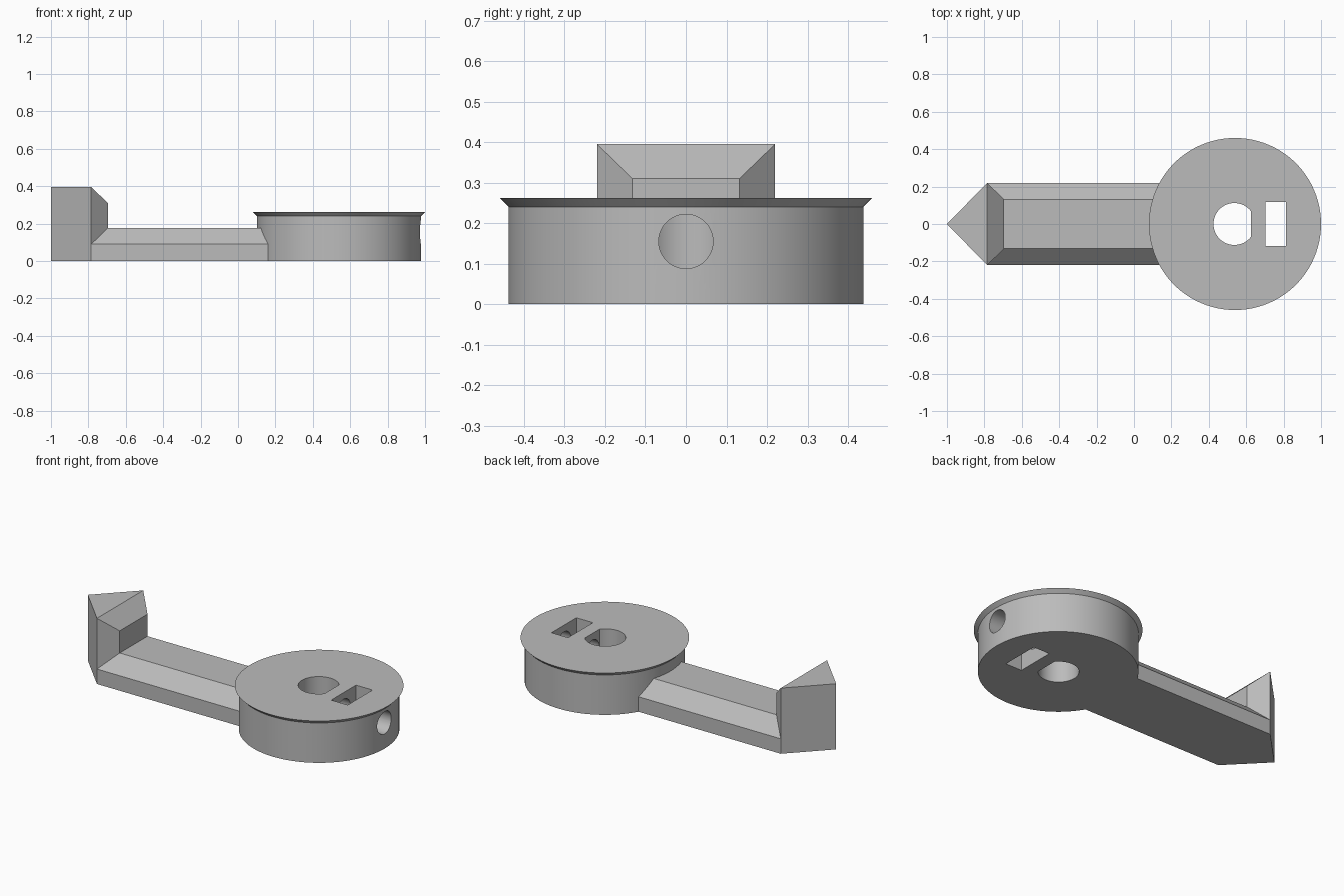
import bpy
import bmesh
from math import cos, sin, tau, acos
from mathutils import Matrix, Vector

cube = bpy.data.objects.get("Cube")
if cube:
    bpy.data.objects.remove(cube, do_unlink=True)

grey = bpy.data.materials.new("plain grey")
grey.use_nodes = True
colour = (0.5, 0.5, 0.5, 1)
grey.diffuse_color = colour
grey.node_tree.nodes["Principled BSDF"].inputs["Base Color"].default_value = colour

HUB = 0.54          # x of the disc centre
HALF, TOP = 0.22, 0.132   # half widths of the arm at its base and top
HEEL, FACE = -0.785, -0.695


def finish(name, bm):
    bmesh.ops.recalc_face_normals(bm, faces=bm.faces)
    mesh = bpy.data.meshes.new(name)
    bm.to_mesh(mesh)
    bm.free()
    mesh.materials.append(grey)
    obj = bpy.data.objects.new(name, mesh)
    bpy.context.collection.objects.link(obj)
    return obj


def loft(name, rings):
    """Join rings of equal length and cap both ends."""
    bm = bmesh.new()
    loops = [[bm.verts.new(p) for p in ring] for ring in rings]
    for a, b in zip(loops, loops[1:]):
        for i in range(len(a)):
            j = (i + 1) % len(a)
            bm.faces.new((a[i], a[j], b[j], b[i]))
    bm.faces.new(loops[0])
    bm.faces.new(loops[-1])
    return finish(name, bm)


def ring(r, z, n=128):
    return [(HUB + r * cos(tau * i / n), r * sin(tau * i / n), z) for i in range(n)]


def combine(target, other, operation):
    mod = target.modifiers.new(operation.lower(), "BOOLEAN")
    mod.operation, mod.object, mod.solver = operation, other, "EXACT"
    bpy.context.view_layer.objects.active = target
    bpy.ops.object.modifier_apply(modifier=mod.name)
    bpy.data.objects.remove(other, do_unlink=True)


# Round knob with a flared top rim
knob = loft("knob_with_pointer_arm", [ring(0.438, 0), ring(0.438, 0.24), ring(0.46, 0.262)])

# Bevelled arm
section = [(-HALF, 0), (HALF, 0), (HALF, 0.09), (TOP, 0.177), (-TOP, 0.177), (-HALF, 0.09)]
arm = loft("arm", [[(x, y, z) for y, z in section] for x in (HEEL, 0.3)])

# Upright pointed tip with a bevelled inner face
bm = bmesh.new()
for x, y, top in ((-1, 0, 0.395), (HEEL, HALF, 0.395), (FACE, TOP, 0.31)):
    for side in ((1, -1) if y else (1,)):
        for z in (0, top):
            bm.verts.new((x, y * side, z))
bmesh.ops.convex_hull(bm, input=bm.verts)
bmesh.ops.dissolve_limit(bm, angle_limit=0.01, verts=bm.verts, edges=bm.edges)
tip = finish("pointed_tip", bm)

# D-shaped shaft hole
shaft_x, shaft_r = 0.537, 0.112
start = acos((0.625 - shaft_x) / shaft_r)
outline = []
for i in range(57):
    a = start + (tau - 2 * start) * i / 56
    outline.append((shaft_x + shaft_r * cos(a), shaft_r * sin(a)))
shaft = loft("shaft_cutter", [[(x, y, z) for x, y in outline] for z in (-0.1, 0.4)])

# Rectangular nut slot
corners = [(0.703, -0.118), (0.813, -0.118), (0.813, 0.118), (0.703, 0.118)]
slot = loft("slot_cutter", [[(x, y, z) for x, y in corners] for z in (-0.1, 0.4)])

# Screw hole from the outer wall through the slot into the shaft hole
bm = bmesh.new()
bmesh.ops.create_cone(bm, cap_ends=True, segments=48, radius1=0.067, radius2=0.067, depth=0.54)
bmesh.ops.transform(bm, verts=bm.verts, matrix=Matrix.Translation(Vector((0.83, 0, 0.155)))
                    @ Matrix.Rotation(tau / 4, 4, "Y"))
screw = finish("screw_cutter", bm)

for part in (arm, tip):
    combine(knob, part, "UNION")
for cutter in (shaft, slot, screw):
    combine(knob, cutter, "DIFFERENCE")

# Smooth round walls, crisp edges
bpy.ops.object.select_all(action="DESELECT")
knob.select_set(True)
bpy.context.view_layer.objects.active = knob
bpy.ops.object.shade_smooth_by_angle(angle=0.5)
